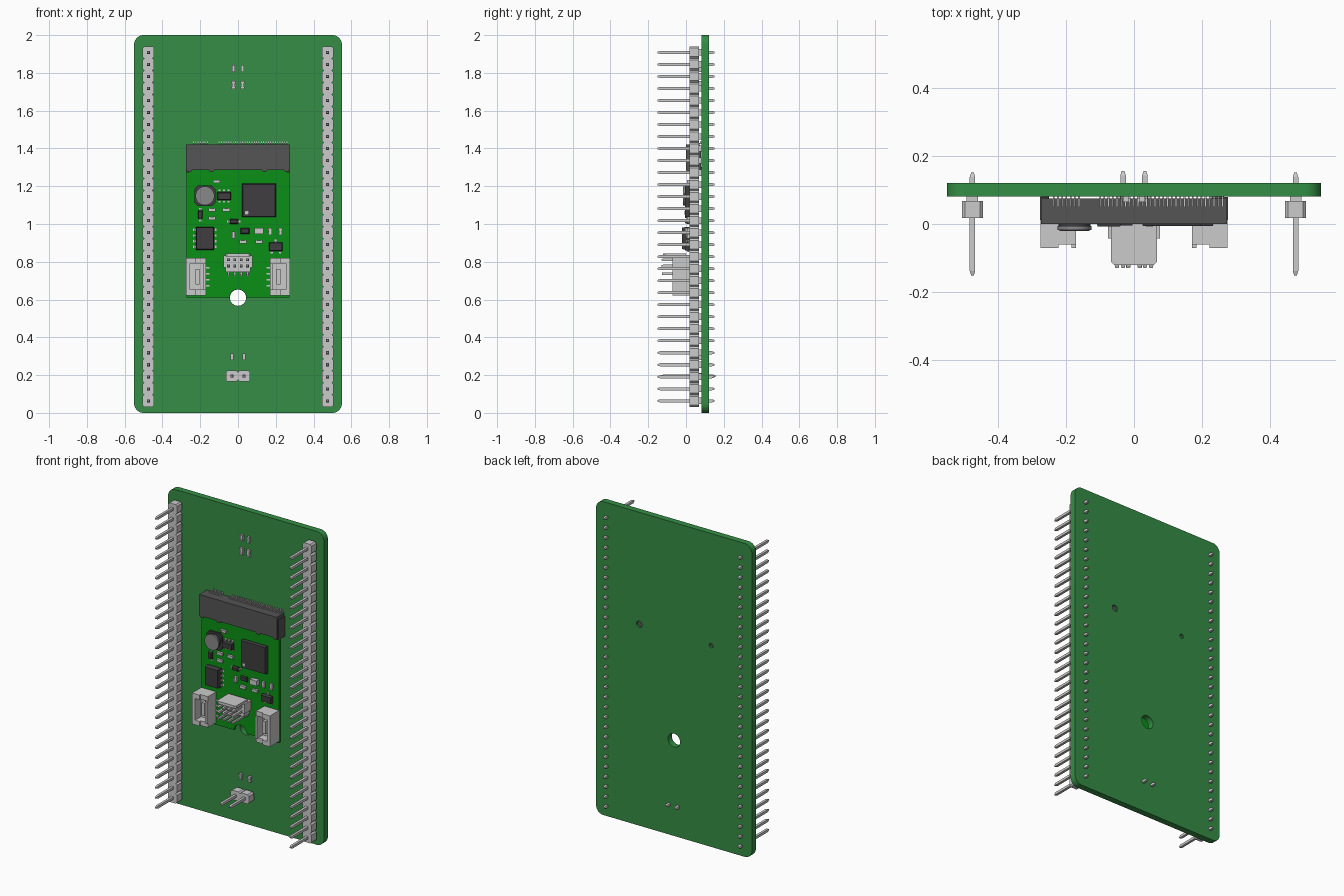
import bpy, bmesh
from math import cos, sin, pi

if "Cube" in bpy.data.objects:
    bpy.data.objects.remove(bpy.data.objects["Cube"])

FACE = 0.081     # front face of carrier board
MOD = 0.022      # front face of plug-in module


def material(name, r, g, b):
    m = bpy.data.materials.new(name)
    m.diffuse_color = (r, g, b, 1)
    m.use_nodes = True
    m.node_tree.nodes["Principled BSDF"].inputs["Base Color"].default_value = m.diffuse_color
    return m


BOARD = material("board_green", 0.035, 0.27, 0.06)
MODULE = material("module_green", 0.003, 0.28, 0.008)
DARK = material("socket_dark", 0.09, 0.09, 0.09)
CHIP = material("chip_black", 0.05, 0.048, 0.05)
COIL = material("coil_grey", 0.25, 0.25, 0.25)


def loft(bm, rings):
    vs = [[bm.verts.new(p) for p in r] for r in rings]
    n = len(vs[0])
    for a, b in zip(vs, vs[1:]):
        for i in range(n):
            bm.faces.new((a[i], a[(i + 1) % n], b[(i + 1) % n], b[i]))
    bm.faces.new(vs[0])
    bm.faces.new(vs[-1])


def prism(bm, pts, y0, y1):
    loft(bm, [[(x, y, z) for x, z in pts] for y in (y0, y1)])


def rect(x, z, hx, hz):
    return [(x - hx, z - hz), (x + hx, z - hz), (x + hx, z + hz), (x - hx, z + hz)]


def box(bm, x0, x1, y0, y1, z0, z1):
    prism(bm, [(x0, z0), (x1, z0), (x1, z1), (x0, z1)], y0, y1)


def octagon(x, z, hx, hz, c):
    return [(x - hx + c, z - hz), (x + hx - c, z - hz), (x + hx, z - hz + c), (x + hx, z + hz - c),
            (x + hx - c, z + hz), (x - hx + c, z + hz), (x - hx, z + hz - c), (x - hx, z - hz + c)]


def arc(x, z, r, a0, a1, n):
    return [(x + r * cos(a0 + (a1 - a0) * i / n), z + r * sin(a0 + (a1 - a0) * i / n)) for i in range(n + 1)]


def circle(x, z, r, n=32):
    return arc(x, z, r, 0, 2 * pi, n)[:-1]


def finish(bm, name, mat=None, smooth=False):
    bmesh.ops.recalc_face_normals(bm, faces=bm.faces)
    me = bpy.data.meshes.new(name)
    bm.to_mesh(me)
    bm.free()
    ob = bpy.data.objects.new(name, me)
    bpy.context.collection.objects.link(ob)
    if mat:
        me.materials.append(mat)
    if smooth:
        select(ob)
        bpy.ops.object.shade_smooth_by_angle()
    return ob


def select(ob):
    bpy.ops.object.select_all(action='DESELECT')
    ob.select_set(True)
    bpy.context.view_layer.objects.active = ob


def plate(name, outlines, y0, y1, mat):
    # filled flat curve: first outline is the edge, the others are holes
    cu = bpy.data.curves.new(name, 'CURVE')
    cu.dimensions, cu.fill_mode, cu.extrude = '2D', 'BOTH', (y1 - y0) / 2
    for pts in outlines:
        s = cu.splines.new('POLY')
        s.points.add(len(pts) - 1)
        for p, (x, z) in zip(s.points, pts):
            p.co = (x, z, 0, 1)
        s.use_cyclic_u = True
    ob = bpy.data.objects.new(name, cu)
    bpy.context.collection.objects.link(ob)
    ob.rotation_euler.x = pi / 2
    ob.location.y = (y0 + y1) / 2
    select(ob)
    bpy.ops.object.convert(target='MESH')
    ob = bpy.context.object
    ob.data.materials.clear()
    ob.data.materials.append(mat)
    bpy.ops.object.shade_smooth_by_angle()


# carrier board with rounded corners, mounting hole and locating holes
edge = []
for i, (x, z) in enumerate([(0.5, 1.95), (-0.5, 1.95), (-0.5, 0.05), (0.5, 0.05)]):
    edge += arc(x, z, 0.05, i * pi / 2, (i + 1) * pi / 2, 8)
plate("carrier_board", [edge, circle(0, 0.61, 0.043), circle(0.246, 1.285, 0.02), circle(-0.262, 1.285, 0.014)],
      FACE, FACE + 0.04, BOARD)

# plug-in module with half-round notch
notch = arc(0, 0.61, 0.044, pi, 0, 20)
plate("module_board", [[(-0.273, 0.61)] + notch + [(0.273, 0.61), (0.273, 1.34), (-0.273, 1.34)]],
      MOD, MOD + 0.02, MODULE)


# pin headers
def header(name, spots, y0, y1):
    body, pins = bmesh.new(), bmesh.new()
    for x, z, hx, hz in spots:
        prism(body, octagon(x, z, hx, hz, 0.009), 0.018, 0.068)
        prism(body, rect(x, z, 0.017, 0.017), 0.068, FACE)
        loft(pins, [[(a, y, b) for a, b in rect(x, z, h, h)] for y, h in
                    ((y0, 0.004), (y0 + 0.013, 0.008), (y1 - 0.013, 0.008), (y1, 0.004))])
    finish(body, name + "_body")
    finish(pins, name + "_pins")


for side, x in (("left", -0.475), ("right", 0.475)):
    header(side + "_header", [(x, 0.064 + 0.0636 * i, 0.031, 0.0318) for i in range(30)], -0.151, 0.151)
header("jumper_header", [(x, 0.195, 0.0318, 0.03) for x in (-0.032, 0.032)], -0.13, 0.156)

# edge socket holding the module
bm = bmesh.new()
box(bm, -0.274, 0.274, 0.0, 0.075, 1.34, 1.422)
box(bm, -0.274, 0.274, 0.0, 0.021, 1.287, 1.34)
box(bm, -0.274, 0.274, 0.044, 0.075, 1.30, 1.34)
for s in (-1, 1):
    box(bm, *sorted((s * 0.256, s * 0.276)), 0.012, 0.079, 1.272, 1.40)
    for x in (0.14, 0.258):
        prism(bm, arc(s * x, 1.288, 0.014, pi, 2 * pi, 8), 0.002, 0.021)
prism(bm, circle(0.246, 1.285, 0.018, 20), 0.06, 0.112)
prism(bm, circle(-0.262, 1.285, 0.0125, 20), 0.06, 0.112)
finish(bm, "edge_socket", DARK)
bm = bmesh.new()
for i in range(41):
    x = -0.236 + 0.0124 * i
    if not -0.155 < x < -0.11:
        box(bm, x - 0.0025, x + 0.0025, 0.05, 0.058, 1.415, 1.43)
        box(bm, x - 0.0025, x + 0.0025, 0.05, FACE, 1.424, 1.43)
        box(bm, x - 0.0025, x + 0.0025, 0.075, FACE, 1.424, 1.438)
finish(bm, "socket_contacts")


# black chips with bent leads; leads run along x or z
def chip(name, x, z, w, h, d, low=(), high=(), axis='x', lw=0.006, reach=0.014):
    bm = bmesh.new()
    m, hw, hh = MOD - 0.4 * d, w / 2, h / 2
    loft(bm, [[(a, y, b) for a, b in rect(x, z, hw - e, hh - e)] for y, e in
              ((MOD - 0.003, 0.003), (m, 0), (MOD - d, 0.004))])
    finish(bm, name, CHIP)
    if not (low or high):
        return
    bm = bmesh.new()
    half = hw if axis == 'x' else hh
    for s, row in ((-1, low), (1, high)):
        for t in row:
            for r0, r1, y0, y1 in ((half - 0.004, half + 0.005, m - 0.002, m + 0.002),
                                   (half + 0.002, half + 0.006, m - 0.002, MOD),
                                   (half + 0.002, half + reach, MOD - 0.004, MOD)):
                a, b = sorted((s * r0, s * r1))
                if axis == 'x':
                    box(bm, x + a, x + b, y0, y1, z + t - lw, z + t + lw)
                else:
                    box(bm, x + t - lw, x + t + lw, y0, y1, z + a, z + b)
    finish(bm, name + "_leads")


three = (-0.024, 0, 0.024)
four = (-0.045, -0.015, 0.015, 0.045)
chip("main_chip", 0.111, 1.125, 0.178, 0.178, 0.028)
chip("memory_chip", -0.175, 0.924, 0.096, 0.122, 0.042, four, four)
chip("regulator", -0.074, 1.148, 0.074, 0.042, 0.03, three, three, 'z')
chip("transistor", 0.2, 0.88, 0.072, 0.046, 0.028, (-0.022, 0.022), (0,), 'z')
chip("power_diode", -0.2, 1.05, 0.026, 0.044, 0.026, (0,), (0,), 'z')
chip("small_diode", -0.022, 1.013, 0.042, 0.026, 0.026, (0,), (0,))
chip("resistor_chip", 0.037, 0.963, 0.046, 0.03, 0.02)
bm = bmesh.new()
prism(bm, circle(0.046, 1.06, 0.01, 20), MOD - 0.029, MOD - 0.02)
finish(bm, "chip_dot")

# round coil on a square base
bm = bmesh.new()
prism(bm, octagon(-0.175, 1.149, 0.055, 0.055, 0.018), MOD - 0.01, MOD)
prism(bm, circle(-0.175, 1.149, 0.044), MOD - 0.034, MOD - 0.01)
finish(bm, "coil_base", CHIP, True)
bm = bmesh.new()
prism(bm, circle(-0.175, 1.149, 0.05), MOD - 0.039, MOD - 0.028)
finish(bm, "coil_top", COIL, True)


# small two-ended passives: x, z, width, height, surface
def passive(name, x, z, w, h, y, d=0.016):
    bm = bmesh.new()
    prism(bm, rect(x, z, w / 2 - 0.001, h / 2 - 0.001), y - d + 0.001, y)
    for s in (-1, 1):
        if w > h:
            prism(bm, rect(x + s * (w / 2 - w / 8), z, w / 8, h / 2), y - d, y)
        else:
            prism(bm, rect(x, z + s * (h / 2 - h / 8), w / 2, h / 8), y - d, y)
    finish(bm, name)


for i, (x, z) in enumerate([(-0.113, 1.225), (-0.137, 1.075), (-0.062, 1.075), (-0.137, 1.03),
                            (0.026, 0.905), (0.111, 0.905)]):
    passive(f"module_capacitor_{i}", x, z, 0.038, 0.018, MOD)
passive("module_resistor", -0.024, 0.942, 0.018, 0.036, MOD)
passive("large_capacitor", 0.111, 0.963, 0.048, 0.034, MOD, 0.028)
for x in (0.17, 0.225):
    passive("tall_capacitor", x, 0.96, 0.02, 0.036, MOD)
for x in (-0.024, 0.024):
    passive("board_resistor", x, 1.823, 0.018, 0.036, FACE)
    passive("board_light", x, 1.737, 0.02, 0.042, FACE)
for x in (-0.032, 0.032):
    passive("jumper_resistor", x, 0.297, 0.018, 0.036, FACE)

# two open side sockets with tongue and leads
for side, s in (("left", -1), ("right", 1)):
    bm, lead = bmesh.new(), bmesh.new()

    def part(b, x0, x1, y0, y1, z0, z1):
        box(b, *sorted((s * x0, s * x1)), y0, y1, z0, z1)
    part(bm, 0.17, 0.275, -0.012, MOD, 0.622, 0.82)
    part(bm, 0.253, 0.275, -0.071, -0.012, 0.622, 0.82)
    part(bm, 0.17, 0.184, -0.071, -0.012, 0.65, 0.79)
    for z0, z1 in ((0.622, 0.652), (0.79, 0.82)):
        part(bm, 0.222, 0.253, -0.071, -0.012, z0, z1)
        part(bm, 0.17, 0.222, -0.06, -0.012, z0, z1)
    part(bm, 0.205, 0.226, -0.045, -0.012, 0.68, 0.762)
    finish(bm, side + "_side_socket")
    for z in (0.672, 0.704, 0.736, 0.768):
        part(lead, 0.15, 0.172, MOD - 0.006, MOD, z - 0.004, z + 0.004)
    finish(lead, side + "_side_socket_leads")

# centre connector: overhanging hood, rear block, rows of pins
bm = bmesh.new()
hood = [(-0.067, 0.0), (-0.067, -0.112), (-0.058, -0.121), (0.058, -0.121), (0.067, -0.112), (0.067, 0.0)]
loft(bm, [[(x, y, z) for x, y in hood] for z in (0.828, 0.845)])
box(bm, -0.077, 0.077, -0.042, MOD, 0.77, 0.832)
box(bm, -0.067, 0.067, -0.035, MOD, 0.745, 0.77)
finish(bm, "centre_connector")
bm = bmesh.new()
for x in (-0.05, -0.017, 0.017, 0.05):
    for z in (0.81, 0.778):
        loft(bm, [[(a, y, b) for a, b in rect(x, z, h, h)] for y, h in
                  ((-0.13, 0.004), (-0.12, 0.007), (-0.02, 0.007))])
    box(bm, x - 0.007, x + 0.007, MOD - 0.014, MOD, 0.725, 0.77)
    box(bm, x - 0.006, x + 0.006, -0.128, MOD, 0.73, 0.742)
finish(bm, "centre_connector_pins")
